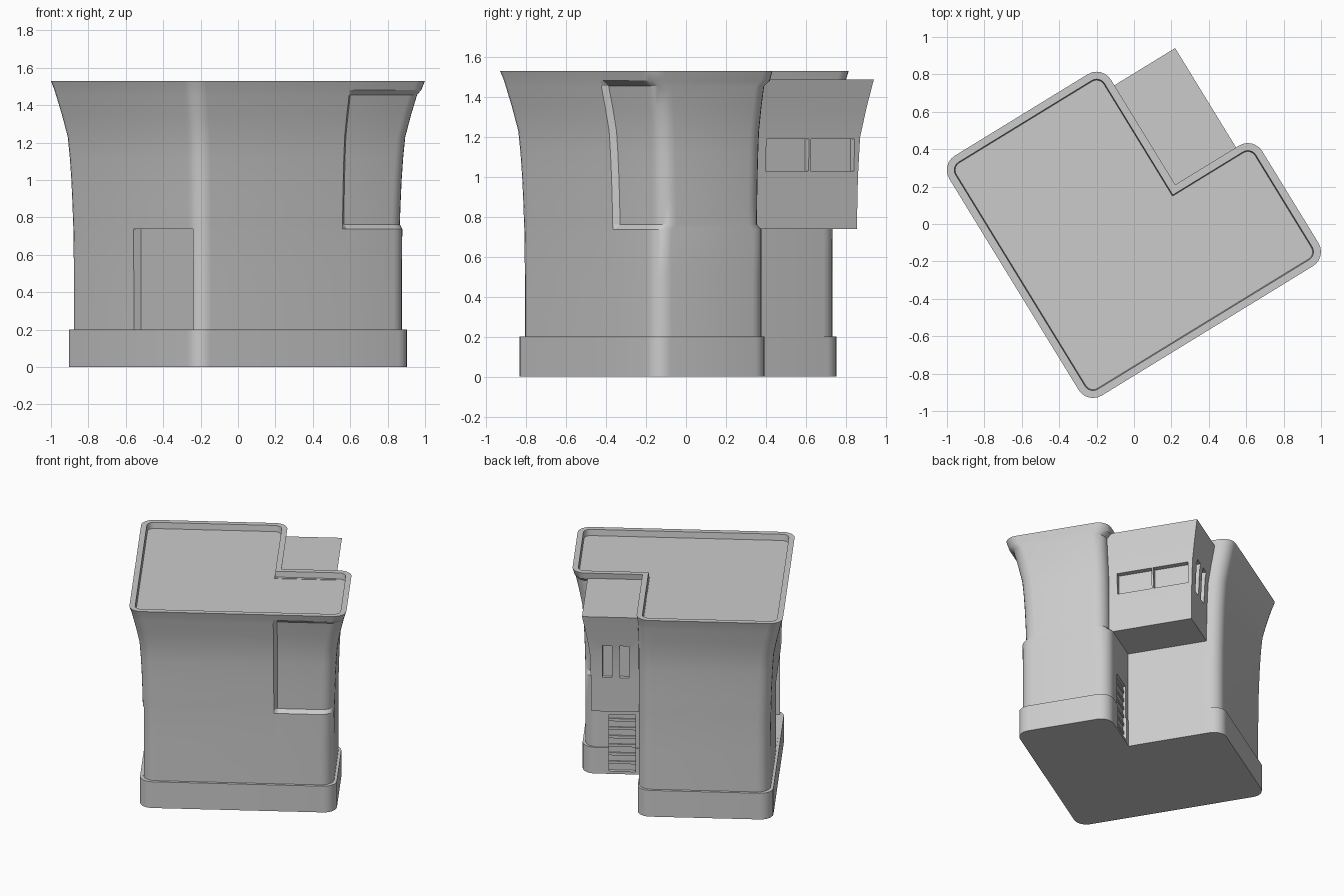
import bpy, bmesh, math

if "Cube" in bpy.data.objects:
    bpy.data.objects.remove(bpy.data.objects["Cube"])

ANGLE = math.radians(31.5)   # whole building is turned about z


def fillet(corners, steps=6):
    """Round the corners (u, v, radius) of a right-angled counter-clockwise outline."""
    pts, n = [], len(corners)
    for i, (x, y, r) in enumerate(corners):
        if r == 0:
            pts.append((x, y))
            continue
        p, q = corners[i - 1], corners[(i + 1) % n]
        la, lb = math.hypot(x - p[0], y - p[1]), math.hypot(q[0] - x, q[1] - y)
        ax, ay = (x - p[0]) / la, (y - p[1]) / la
        bx, by = (q[0] - x) / lb, (q[1] - y) / lb
        cx, cy = x + r * (bx - ax), y + r * (by - ay)
        for k in range(steps + 1):
            t = math.pi / 2 * k / steps
            c, s = r * math.cos(t), r * math.sin(t)
            pts.append((cx - bx * c + ax * s, cy - by * c + ay * s))
    return pts


def loft(name, levels):
    """Closed solid from stacked outlines: [(z, points), ...]."""
    bm = bmesh.new()
    rings = [[bm.verts.new((x, y, z)) for x, y in pts] for z, pts in levels]
    for lo, hi in zip(rings, rings[1:]):
        n = len(lo)
        for i in range(n):
            j = (i + 1) % n
            bm.faces.new((lo[i], lo[j], hi[j], hi[i]))
    bm.faces.new(rings[0][::-1])
    bm.faces.new(rings[-1])
    bmesh.ops.recalc_face_normals(bm, faces=bm.faces)
    me = bpy.data.meshes.new(name)
    bm.to_mesh(me)
    bm.free()
    ob = bpy.data.objects.new(name, me)
    bpy.context.collection.objects.link(ob)
    ob.rotation_euler.z = ANGLE
    return ob


def block(name, u, v, z):
    rect = [(u[0], v[0]), (u[1], v[0]), (u[1], v[1]), (u[0], v[1])]
    return loft(name, [(z[0], rect), (z[1], rect)])


def carve(ob, boxes):
    """Cut box-shaped recesses out of an object."""
    for b in boxes:
        cutter = block("cutter", *b)
        cutter.hide_render = True
        mod = ob.modifiers.new("recess", 'BOOLEAN')
        mod.operation, mod.solver, mod.object = 'DIFFERENCE', 'EXACT', cutter
        bpy.context.view_layer.objects.active = ob
        bpy.ops.object.modifier_apply(modifier=mod.name)
        bpy.data.objects.remove(cutter)


def smooth(ob):
    bpy.ops.object.select_all(action='DESELECT')
    ob.select_set(True)
    bpy.context.view_layer.objects.active = ob
    bpy.ops.object.shade_smooth_by_angle(angle=math.radians(28))


def outline(off, notch, d=0.0, r=0.09):
    """L-shaped plan; d sinks the two end panels of the short wing."""
    u0, u1, v0, v1 = -0.716 + off, 0.788 - off, -0.692 + off, 0.812 - off
    un, vn = 0.298 - notch, 0.064 - notch - d
    return fillet([(u0, v0, r), (0.285, v0, 0), (0.31, v0 + d, 0), (u1, v0 + d, r),
                   (u1, vn, r), (un, vn, 0), (un, v1, r), (u0, v1, r)])


# Main body: plinth, flared walls, sunken panels, parapet and roof
D = 0.028
levels = [(0, .07, .004, 0), (.2, .07, .004, 0), (.2, .09, .01, 0), (.5, .09, .01, 0),
          (.738, .088, .01, 0), (.763, .087, .01, D), (.88, .084, .01, D), (1.0, .080, .01, D),
          (1.12, .074, .01, D), (1.23, .066, .01, D), (1.35, .043, .01, D),
          (1.455, .020, .008, D), (1.482, .014, .006, 0), (1.53, 0, 0, 0)]
rings = [(z, outline(o, n, d)) for z, o, n, d in levels]
rings += [(1.53, outline(.04, .04, 0, .05)), (1.485, outline(.045, .045, 0, .045))]
body = loft("main_building", rings)
carve(body, [
    ((-0.9, -0.58), (-0.55, 0.045), (0.201, 0.738)),     # large front doorway
    ((0.345, 0.53), (0.034, 0.3), (0.02, 0.45)),         # small rear doorway
])
smooth(body)

# Slats across the rear doorway
for i in range(6):
    z = 0.07 + 0.065 * i
    block(f"rear_door_slat_{i + 1}", (0.345, 0.53), (0.02, 0.044), (z, z + 0.02))

# Overhanging bay in the notch
bay_levels = []
for z, o in [(.74, .062), (1.0, .058), (1.2, .05), (1.35, .026), (1.488, 0)]:
    u, v = 0.679 - o, 0.687 - o
    bay_levels.append((z, [(0.25, 0.0), (u, 0.0), (u, v), (0.25, v)]))
bay = loft("overhanging_bay", bay_levels)
carve(bay, [
    ((0.59, 0.8), (0.087, 0.338), (1.03, 1.19)),         # wide side windows
    ((0.59, 0.8), (0.35, 0.605), (1.03, 1.19)),
    ((0.355, 0.42), (0.60, 0.8), (1.0, 1.25)),           # tall rear windows
    ((0.475, 0.54), (0.60, 0.8), (1.0, 1.25)),
])
smooth(bay)
